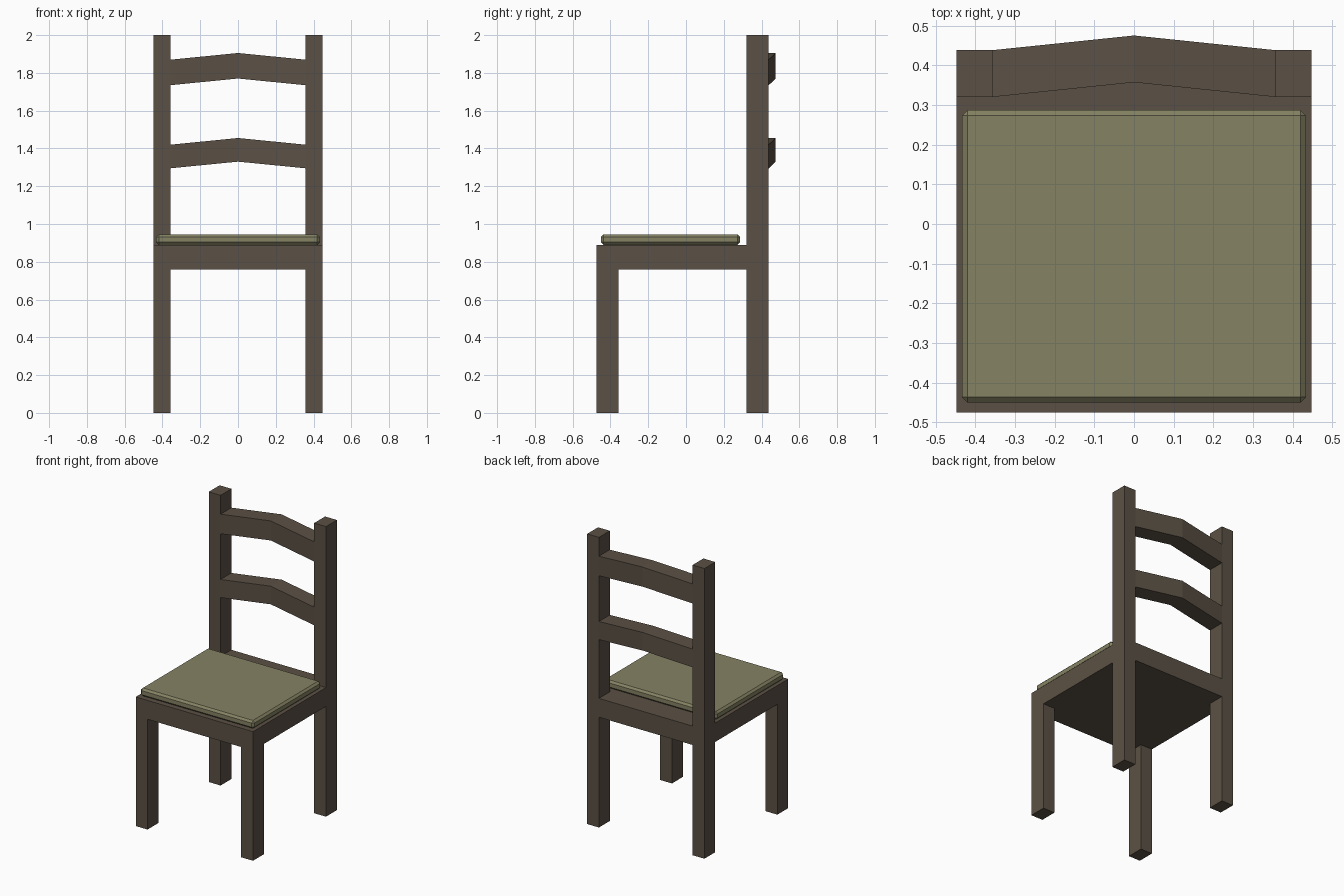
import bpy, bmesh
from mathutils import Vector

if "Cube" in bpy.data.objects:
    bpy.data.objects.remove(bpy.data.objects["Cube"])


def material(name, color):
    m = bpy.data.materials.new(name)
    m.diffuse_color = color
    m.use_nodes = True
    m.node_tree.nodes["Principled BSDF"].inputs["Base Color"].default_value = m.diffuse_color
    return m


WOOD = material("dark_wood", (0.105, 0.082, 0.059, 1))
FABRIC = material("olive_fabric", (0.235, 0.225, 0.125, 1))


def finish(bm, name, mat):
    bmesh.ops.recalc_face_normals(bm, faces=bm.faces)
    me = bpy.data.meshes.new(name)
    bm.to_mesh(me)
    bm.free()
    me.materials.append(mat)
    ob = bpy.data.objects.new(name, me)
    bpy.context.collection.objects.link(ob)
    return ob


XS = (-0.447, -0.357, 0.357, 0.447)
YS = (-0.475, -0.357, 0.32, 0.438)
SEAT_BOTTOM, SEAT_TOP, POST_TOP = 0.76, 0.89, 2.0

# Frame: 3x3 seat slab whose corner cells extrude into legs and back posts
bm = bmesh.new()
grid = [[bm.verts.new((x, y, SEAT_BOTTOM)) for x in XS] for y in YS]
cells = [bm.faces.new((grid[j][i], grid[j][i + 1], grid[j + 1][i + 1], grid[j + 1][i]))
         for j in range(3) for i in range(3)]
slab = bmesh.ops.extrude_face_region(bm, geom=cells, use_keep_orig=True)
for v in [g for g in slab["geom"] if isinstance(g, bmesh.types.BMVert)]:
    v.co.z = SEAT_TOP


def extrude_corners(level, target, back_only):
    for f in list(bm.faces):
        c = f.calc_center_median()
        if (all(abs(v.co.z - level) < 1e-4 for v in f.verts) and abs(c.x) > 0.36
                and (c.y > 0.33 or (c.y < -0.36 and not back_only))):
            new = bmesh.ops.extrude_discrete_faces(bm, faces=[f])["faces"][0]
            for v in new.verts:
                v.co.z = target


extrude_corners(SEAT_BOTTOM, 0.0, False)
extrude_corners(SEAT_TOP, POST_TOP, True)
bmesh.ops.remove_doubles(bm, verts=bm.verts, dist=1e-4)
finish(bm, "chair_frame", WOOD)


# Back slats: peaked upward and bowed backward at the middle
def slat(name, z0, z1):
    bm = bmesh.new()
    rings = []
    for x, bow in ((XS[1], 0), (0, 0.037), (XS[2], 0)):
        rings.append([bm.verts.new((x, y + bow, z + bow * 0.95)) for y, z in
                      ((YS[2], z0), (YS[3], z0), (YS[3], z1), (YS[2], z1))])
    for a, b in zip(rings, rings[1:]):
        for k in range(4):
            n = (k + 1) % 4
            bm.faces.new((a[k], a[n], b[n], b[k]))
    bm.faces.new(rings[0])
    bm.faces.new(rings[-1])
    finish(bm, name, WOOD)


slat("lower_back_slat", 1.295, 1.42)
slat("upper_back_slat", 1.735, 1.87)

# Cushion: thin box with chamfered edges
lo, hi = Vector((-0.433, -0.45, 0.89)), Vector((0.433, 0.287, 0.945))
bm = bmesh.new()
bmesh.ops.create_cube(bm, size=1)
for v in bm.verts:
    v.co = (lo + hi) / 2 + v.co * (hi - lo)
bmesh.ops.bevel(bm, geom=list(bm.edges), offset=0.0135, offset_type='OFFSET',
                segments=1, affect='EDGES')
finish(bm, "seat_cushion", FABRIC)
